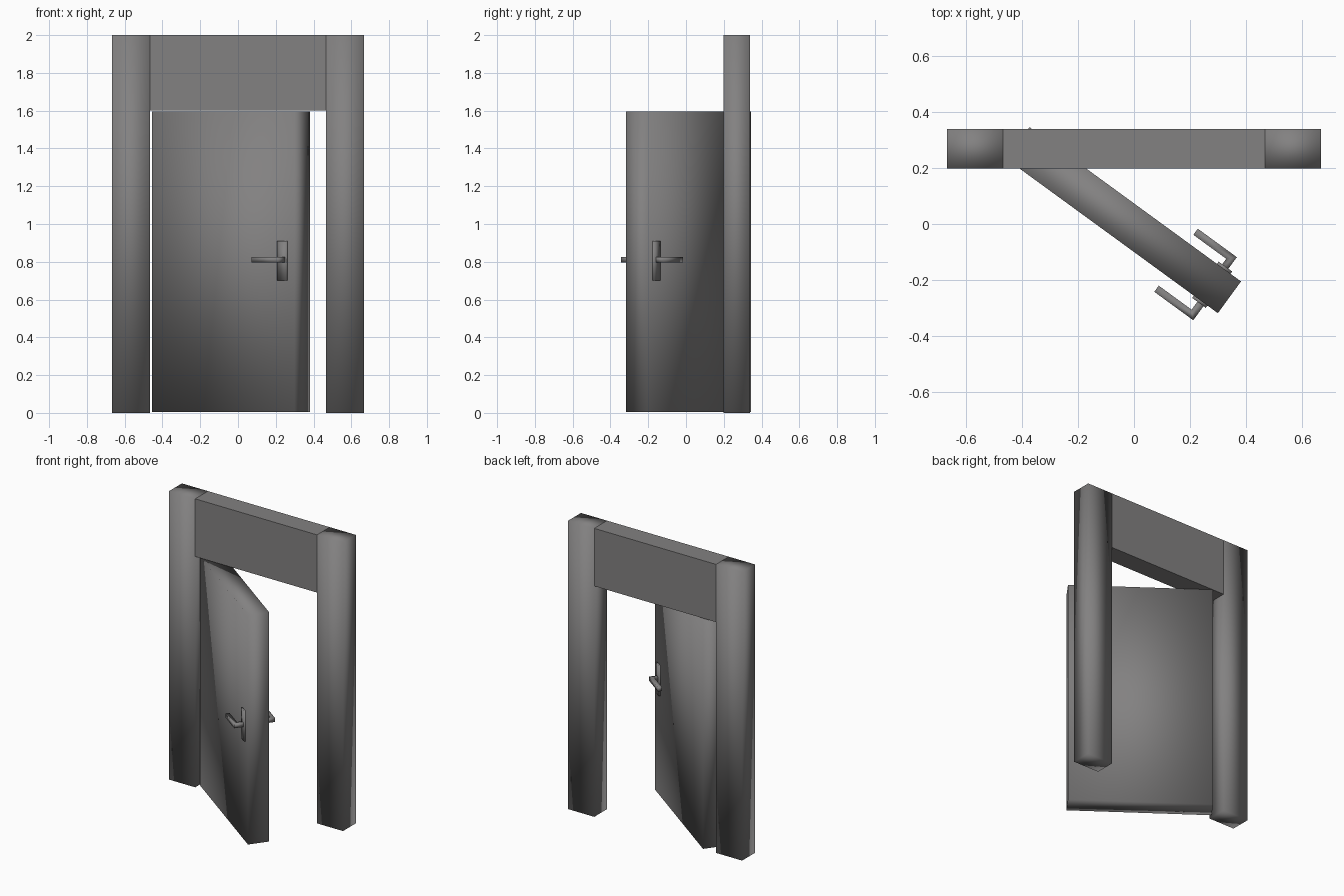
import bpy, bmesh, math
from mathutils import Matrix

if "Cube" in bpy.data.objects:
    bpy.data.objects.remove(bpy.data.objects["Cube"])

mat = bpy.data.materials.new("dark grey")
mat.diffuse_color = (0.225, 0.22, 0.22, 1)
mat.use_nodes = True
mat.node_tree.nodes["Principled BSDF"].inputs["Base Color"].default_value = mat.diffuse_color


def prism(name, outline, z0, z1, smooth=True, matrix=None):
    """Extrude a flat outline from z0 up to z1."""
    bm = bmesh.new()
    face = bm.faces.new([bm.verts.new((x, y, z0)) for x, y in outline])
    top = bmesh.ops.extrude_face_region(bm, geom=[face])["geom"]
    verts = [v for v in top if isinstance(v, bmesh.types.BMVert)]
    bmesh.ops.translate(bm, verts=verts, vec=(0, 0, z1 - z0))
    bmesh.ops.recalc_face_normals(bm, faces=bm.faces)
    for f in bm.faces:
        f.smooth = smooth
    mesh = bpy.data.meshes.new(name)
    bm.to_mesh(mesh)
    bm.free()
    mesh.materials.append(mat)
    ob = bpy.data.objects.new(name, mesh)
    bpy.context.collection.objects.link(ob)
    if matrix:
        ob.matrix_world = matrix
    return ob


def rect(x0, x1, y0, y1):
    return [(x0, y0), (x1, y0), (x1, y1), (x0, y1)]


# Door frame: two soft-shaded posts and a flat lintel
Y0, Y1 = 0.198, 0.338
prism("left_post", rect(-0.667, -0.467, Y0, Y1), 0, 2)
prism("right_post", rect(0.467, 0.667, Y0, Y1), 0, 2)
prism("lintel", rect(-0.467, 0.467, Y0, Y1), 1.6, 2, smooth=False)

# Open door leaf, local x along the leaf, local y through its thickness
swing = Matrix.Translation((-0.455, 0.232, 0)) @ Matrix.Rotation(math.radians(-36.1), 4, 'Z')
THICK = 0.14
prism("door", rect(0, 0.933, 0, THICK), 0.005, 1.595, matrix=swing)

# Handles: plate and L-shaped lever on each side
for side, base, sign, reach, end in (("front", 0, -1, 0.072, 0.877),
                                     ("back", THICK, 1, 0.061, 0.870)):
    y = lambda d: base + sign * d
    prism(side + "_handle_plate", rect(0.827, 0.887, y(-0.004), y(0.01)),
          0.70, 0.91, matrix=swing)
    w, tip = 0.027, end - 0.172
    lever = [(end, y(-0.004)), (end, y(reach)), (tip, y(reach)), (tip, y(reach - w)),
             (end - w, y(reach - w)), (end - w, y(-0.004))]
    prism(side + "_handle_lever", lever, 0.797, 0.825, matrix=swing)
